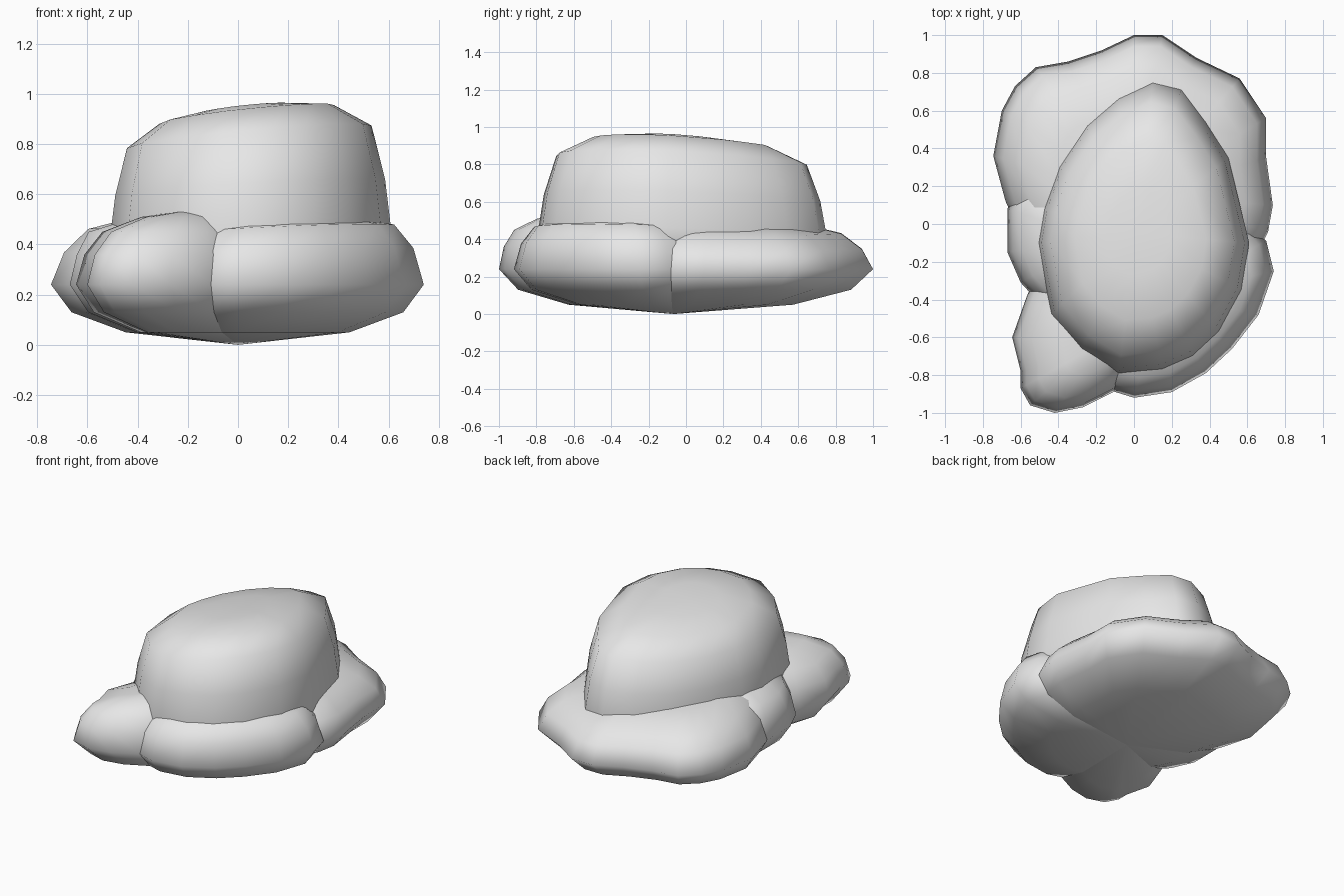
import bpy
import bmesh
from mathutils import Vector

cube = bpy.data.objects.get("Cube")
if cube:
    bpy.data.objects.remove(cube, do_unlink=True)

stone = bpy.data.materials.new("pale grey stone")
stone.use_nodes = True
stone.diffuse_color = (0.8, 0.8, 0.8, 1)
stone.node_tree.nodes["Principled BSDF"].inputs["Base Color"].default_value = (0.8, 0.8, 0.8, 1)

middle = (0, -0.07)
girth = 0.24


def boulder(name, outline, low, high, high_centre, tilt=(0, 0)):
    """Loft scaled copies of an outline; each ring is (scale, height).
    Rings of scale 0 close the stone at a point; tilt slopes all above the girth."""
    bm = bmesh.new()
    slope = Vector(tilt)
    rings = []
    layers = [(middle, s, z) for s, z in low] + [(high_centre, s, z) for s, z in high]
    for centre, scale, z in layers:
        c = Vector(centre)
        points = outline if scale else [centre]
        ring = []
        for p in points:
            q = c + (Vector(p) - c) * scale
            ring.append(bm.verts.new((q.x, q.y, z + slope.dot(q) * max(0, z - girth))))
        rings.append(ring)
    n = len(outline)
    for a, b in zip(rings, rings[1:]):
        for i in range(n):
            j = (i + 1) % n
            if len(a) == 1:
                bm.faces.new((a[0], b[j], b[i]))
            elif len(b) == 1:
                bm.faces.new((a[i], a[j], b[0]))
            else:
                bm.faces.new((a[i], a[j], b[j], b[i]))
    bmesh.ops.recalc_face_normals(bm, faces=bm.faces)
    for face in bm.faces:
        face.smooth = True
    mesh = bpy.data.meshes.new(name)
    bm.to_mesh(mesh)
    bm.free()
    mesh.materials.append(stone)
    obj = bpy.data.objects.new(name, mesh)
    bpy.context.collection.objects.link(obj)


# Underside section shared by the base stones
underside = [(0, 0), (0.6, 0.05), (0.89, 0.13), (1, girth)]

# Tall upper boulder with a sloping top
crown_outline = [
    (0.1, 0.75), (-0.08, 0.67), (-0.25, 0.53), (-0.4, 0.31), (-0.48, 0.08),
    (-0.51, -0.1), (-0.44, -0.48), (-0.28, -0.67), (-0.08, -0.79), (0.15, -0.77),
    (0.31, -0.7), (0.45, -0.57), (0.57, -0.35), (0.61, -0.1), (0.5, 0.35),
    (0.38, 0.54), (0.25, 0.71)]
boulder("upper_boulder", crown_outline,
        [(0, 0.2), (0.97, 0.23)],
        [(1, 0.44), (0.96, 0.62), (0.87, 0.82), (0.62, 0.91), (0.3, 0.937), (0, 0.942)],
        (0.01, -0.05), tilt=(0.16, -0.08))

# Wide stone wrapping the back
back_outline = [
    (0, 1), (-0.17, 0.92), (-0.35, 0.86), (-0.52, 0.83), (-0.63, 0.73),
    (-0.7, 0.6), (-0.745, 0.36), (-0.68, 0.12), (-0.6, -0.05), (-0.45, -0.3),
    (-0.2, -0.5), (0.15, -0.5), (0.45, -0.35), (0.66, -0.14), (0.71, -0.04),
    (0.735, 0.1), (0.7, 0.35), (0.7, 0.56), (0.56, 0.77), (0.33, 0.88), (0.15, 1)]
boulder("back_base_stone", back_outline, underside,
        [(0.93, 0.36), (0.8, 0.45), (0.55, 0.5), (0, 0.51)],
        (0, 0.15), tilt=(-0.15, -0.1))

# Rounded stone on the front left
left_outline = [
    (0.7, -0.09), (0.58, 0.04), (0.35, 0.25), (0, 0.35), (-0.3, 0.2), (-0.4, -0.2),
    (-0.28, -0.65), (-0.13, -0.88), (0, -0.92), (0.2, -0.89), (0.38, -0.79),
    (0.52, -0.66), (0.66, -0.48), (0.74, -0.25)]
boulder("front_left_base_stone", left_outline, underside,
        [(0.93, 0.36), (0.8, 0.44), (0.5, 0.47), (0, 0.48)],
        (0.15, -0.38), tilt=(0.25, -0.15))

# Small stone showing between the back and the front right
side_outline = [
    (-0.62, 0.19), (-0.67, 0.08), (-0.67, -0.15), (-0.6, -0.31), (-0.5, -0.42),
    (-0.2, -0.5), (0.2, -0.4), (0.4, 0), (0.1, 0.35), (-0.35, 0.35)]
boulder("right_base_stone", side_outline, underside,
        [(0.94, 0.36), (0.84, 0.45), (0.5, 0.5), (0, 0.5)],
        (-0.2, -0.08))

# Jutting stone on the front right
right_outline = [
    (0.0, -0.76), (-0.11, -0.89), (-0.27, -0.97), (-0.42, -1), (-0.55, -0.96),
    (-0.6, -0.87), (-0.6, -0.78), (-0.645, -0.6), (-0.57, -0.39), (-0.45, -0.1),
    (-0.2, 0.25), (0.2, 0.25), (0.3, -0.1), (0.15, -0.5)]
boulder("front_right_base_stone", right_outline, underside,
        [(0.93, 0.36), (0.78, 0.45), (0.45, 0.51), (0, 0.54)],
        (-0.17, -0.63))
